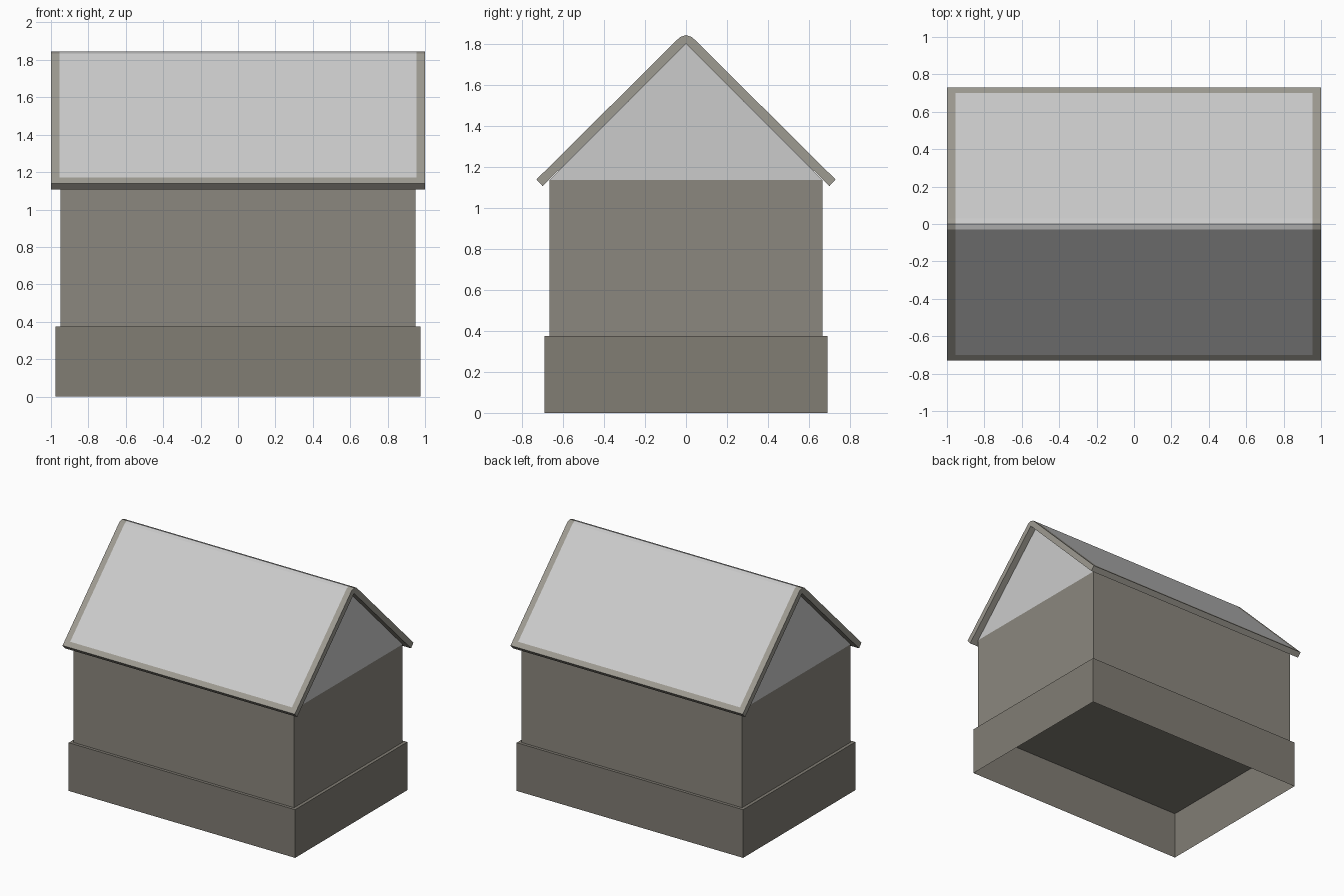
import bpy
import bmesh

if "Cube" in bpy.data.objects:
    bpy.data.objects.remove(bpy.data.objects["Cube"])


def material(name, rgb):
    mat = bpy.data.materials.new(name)
    mat.diffuse_color = (*rgb, 1)
    mat.use_nodes = True
    mat.node_tree.nodes["Principled BSDF"].inputs["Base Color"].default_value = mat.diffuse_color
    return mat


def finish(name, bm, mats):
    bmesh.ops.recalc_face_normals(bm, faces=bm.faces)
    mesh = bpy.data.meshes.new(name)
    bm.to_mesh(mesh)
    bm.free()
    for mat in mats:
        mesh.materials.append(mat)
    obj = bpy.data.objects.new(name, mesh)
    bpy.context.collection.objects.link(obj)
    return obj


def open_box(name, sx, sy, z0, z1, open_sides, mats):
    """Box whose faces pointing along the given z signs are left out."""
    bm = bmesh.new()
    bmesh.ops.create_cube(bm, size=1)
    bm.normal_update()
    gone = [f for f in bm.faces if round(f.normal.z) in open_sides]
    bmesh.ops.delete(bm, geom=gone, context='FACES_ONLY')
    for v in bm.verts:
        v.co = (v.co.x * sx, v.co.y * sy, z0 if v.co.z < 0 else z1)
    return finish(name, bm, mats)


stone = material("stone", (0.22, 0.205, 0.175))
plaster = material("plaster", (0.26, 0.245, 0.21))
trim = material("roof_trim", (0.34, 0.325, 0.285))
pale = material("pale_grey", (0.8, 0.8, 0.8))

WALL_X, WALL_Y, EAVE_Z, RIDGE_Z = 0.95, 0.667, 1.137, 1.802

# Foundation: hollow underneath, closed on top
open_box("foundation", 1.95, 1.38, 0, 0.375, (-1,), [stone])

# Walls: four sides standing on the foundation
open_box("walls", 2 * WALL_X, 2 * WALL_Y, 0.375, EAVE_Z, (-1, 1), [plaster])

# Gables: one triangle at each end
bm = bmesh.new()
for s in (-1, 1):
    tri = [(-WALL_Y * s, EAVE_Z), (WALL_Y * s, EAVE_Z), (0, RIDGE_Z)]
    bm.faces.new([bm.verts.new((s * WALL_X, y, z)) for y, z in tri])
gables = finish("gables", bm, [pale])
# the two triangles are separate, so point each one outwards
for p in gables.data.polygons:
    if p.normal.x * p.center.x < 0:
        p.flip()

# Roof: section swept along x, with pale panels framed by trim
half = [(0.70, 1.107), (0.73, 1.14), (0.70, 1.17), (0.03, 1.835)]
section = ([(-y, z) for y, z in half] + [(0, 1.845)] + half[::-1]
           + [(0, RIDGE_Z)])
stations = (-1, -0.955, 0.955, 1)
bm = bmesh.new()
rings = [[bm.verts.new((x, y, z)) for y, z in section] for x in stations]
n = len(section)
for i in range(3):
    for j in range(n):
        k = (j + 1) % n
        f = bm.faces.new((rings[i][j], rings[i][k],
                          rings[i + 1][k], rings[i + 1][j]))
        f.material_index = int(i == 1 and 2 <= j <= 5)
for ring in (rings[0], rings[-1]):
    bm.faces.new(ring[:5] + ring[9:])
    bm.faces.new(ring[4:])
finish("roof", bm, [trim, pale])
